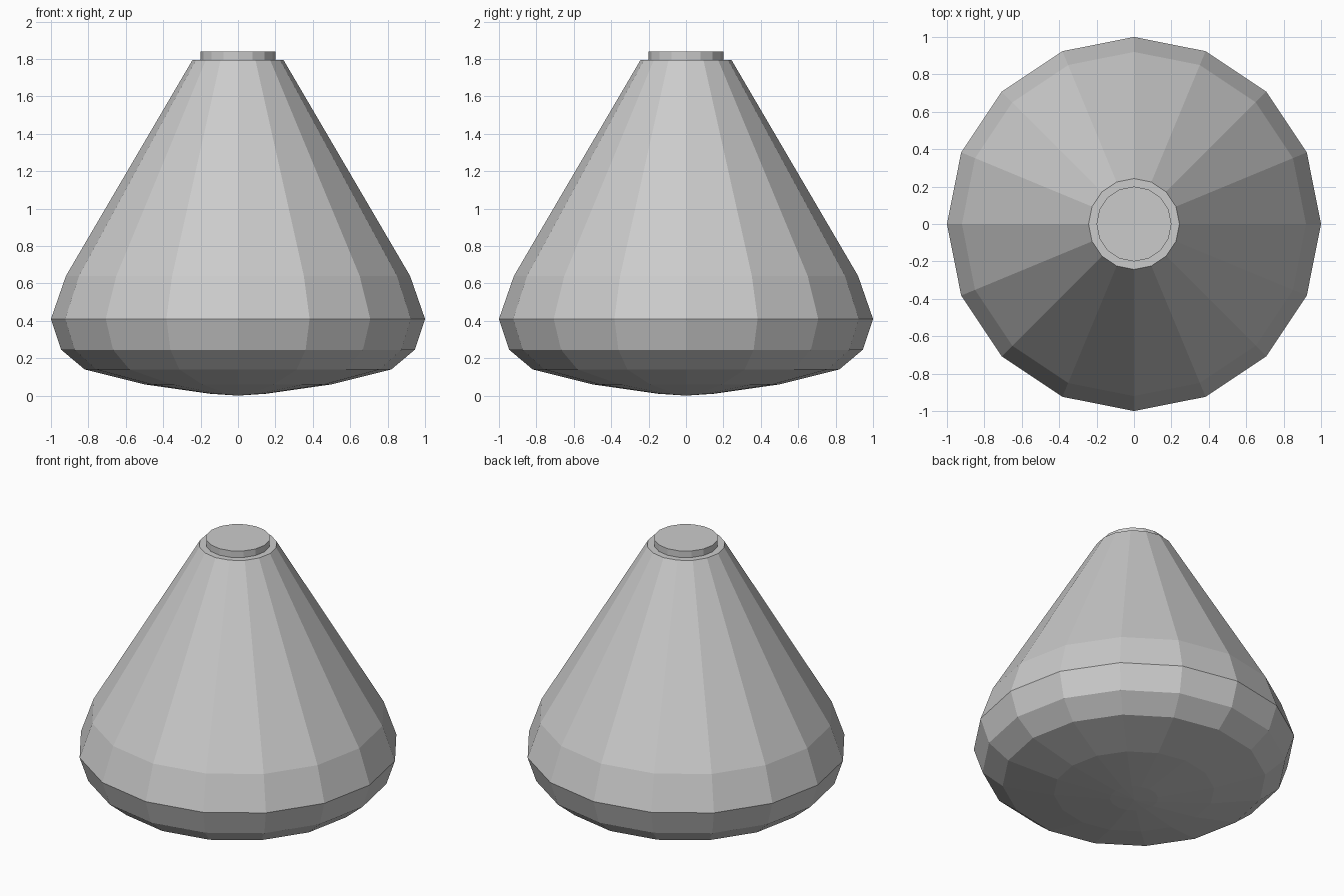
import bpy, bmesh, math

cube = bpy.data.objects.get("Cube")
if cube:
    bpy.data.objects.remove(cube, do_unlink=True)

SIDES = 16

grey = bpy.data.materials.new("light_grey")
grey.use_nodes = True
colour = (0.6, 0.6, 0.6, 1)
grey.diffuse_color = colour
grey.node_tree.nodes["Principled BSDF"].inputs["Base Color"].default_value = colour


def lathe(name, profile):
    """Revolve (radius, height) points about z into a faceted shell."""
    bm = bmesh.new()
    verts = [bm.verts.new((r, 0, z)) for r, z in profile]
    edges = [bm.edges.new(pair) for pair in zip(verts, verts[1:])]
    bmesh.ops.spin(bm, geom=verts + edges, cent=(0, 0, 0), axis=(0, 0, 1),
                   angle=math.tau, steps=SIDES)
    bmesh.ops.remove_doubles(bm, verts=bm.verts, dist=0.0005)
    bmesh.ops.recalc_face_normals(bm, faces=bm.faces)
    # Shells are open at the seam, so turn any that face the axis
    if sum(f.normal.dot(f.calc_center_median()) * f.calc_area() for f in bm.faces) < 0:
        bmesh.ops.reverse_faces(bm, faces=bm.faces)
    mesh = bpy.data.meshes.new(name)
    bm.to_mesh(mesh)
    bm.free()
    mesh.materials.append(grey)
    obj = bpy.data.objects.new(name, mesh)
    bpy.context.collection.objects.link(obj)
    return obj


# Rounded underside up to the widest rim
lathe("lower_hull", [(0, 0), (0.15, 0.01), (0.5, 0.06), (0.82, 0.14),
                     (0.945, 0.245), (1, 0.41)])

# Tapered cone with its flat shoulder
lathe("upper_cone", [(1, 0.41), (0.92, 0.64), (0.243, 1.795), (0, 1.795)])

# Short round cap on the nose
lathe("nose_cap", [(0.2, 1.79), (0.2, 1.84), (0, 1.84)])
